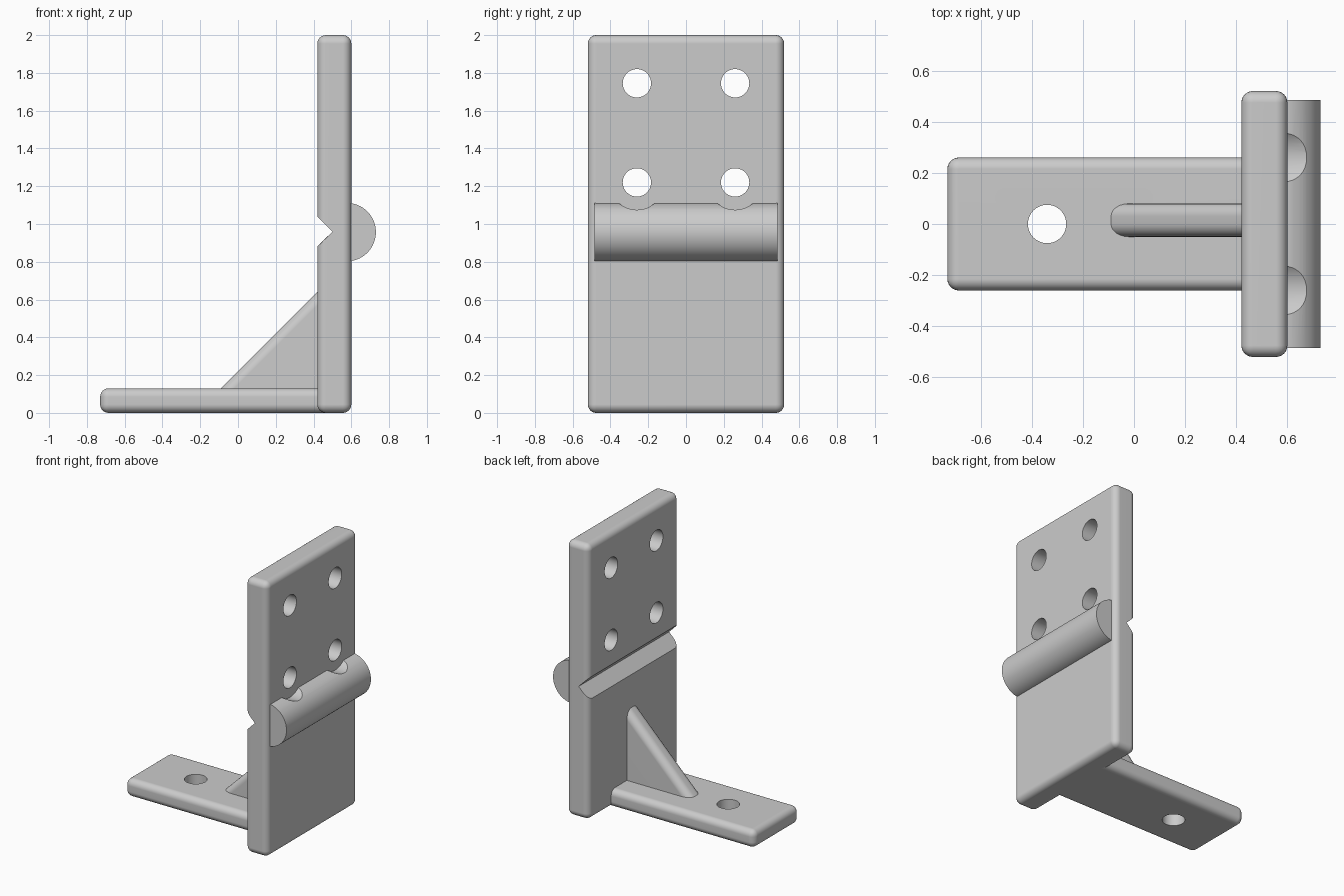
import bpy, bmesh
from math import pi, cos, sin
from mathutils import Matrix, Vector

cube = bpy.data.objects.get("Cube")
if cube:
    bpy.data.objects.remove(cube, do_unlink=True)

FILLET = 0.045
grey = bpy.data.materials.new("light grey")
grey.use_nodes = True
grey.diffuse_color = (0.6, 0.6, 0.6, 1)
grey.node_tree.nodes["Principled BSDF"].inputs["Base Color"].default_value = (0.6, 0.6, 0.6, 1)


def make(name, bm):
    bmesh.ops.recalc_face_normals(bm, faces=bm.faces)
    mesh = bpy.data.meshes.new(name)
    bm.to_mesh(mesh)
    bm.free()
    mesh.materials.append(grey)
    obj = bpy.data.objects.new(name, mesh)
    bpy.context.collection.objects.link(obj)
    return obj


def rounded_box(name, low, high, square_end=False):
    bm = bmesh.new()
    low, high = Vector(low), Vector(high)
    bmesh.ops.create_cube(bm, size=1)
    for v in bm.verts:
        v.co = (low + high) / 2 + v.co * (high - low)
    # A square end keeps the edges around the +x face sharp
    edges = [e for e in bm.edges
             if not (square_end and all(v.co.x > high.x - 0.001 for v in e.verts))]
    bmesh.ops.bevel(bm, geom=edges, offset=FILLET, segments=6, profile=0.5, affect='EDGES')
    return make(name, bm)


def prism(points, y0, y1):
    """Extrude an x-z outline along y."""
    bm = bmesh.new()
    face = bm.faces.new([bm.verts.new((x, y0, z)) for x, z in points])
    out = bmesh.ops.extrude_face_region(bm, geom=[face])
    verts = [g for g in out["geom"] if isinstance(g, bmesh.types.BMVert)]
    bmesh.ops.translate(bm, verts=verts, vec=(0, y1 - y0, 0))
    return bm


def drill(radius, centre, length, axis):
    bm = bmesh.new()
    turn = Matrix.Rotation(pi / 2, 4, 'Y') if axis == 'X' else Matrix()
    bmesh.ops.create_cone(bm, cap_ends=True, segments=48, radius1=radius, radius2=radius,
                          depth=length, matrix=Matrix.Translation(centre) @ turn)
    return make("cutter", bm)


def activate(obj):
    bpy.ops.object.select_all(action='DESELECT')
    obj.select_set(True)
    bpy.context.view_layer.objects.active = obj


def cut(obj, cutters):
    activate(obj)
    for cutter in cutters:
        mod = obj.modifiers.new("cut", 'BOOLEAN')
        mod.operation = 'DIFFERENCE'
        mod.solver = 'EXACT'
        mod.object = cutter
        bpy.ops.object.modifier_apply(modifier=mod.name)
        bpy.data.objects.remove(cutter, do_unlink=True)


def smooth(obj):
    activate(obj)
    bpy.ops.object.shade_smooth_by_angle(angle=pi / 6)
    mod = obj.modifiers.new("even normals", 'WEIGHTED_NORMAL')
    mod.keep_sharp = True


# Upright plate with four screw holes and a V groove
plate = rounded_box("upright_plate", (0.42, -0.52, 0), (0.6, 0.52, 2))
holes = [drill(0.075, (0.51, y, z), 0.5, 'X') for y in (-0.26, 0.26) for z in (1.22, 1.745)]
groove = make("cutter", prism([(0.5, 0.96), (0.4, 1.06), (0.4, 0.86)], -0.7, 0.7))
cut(plate, holes + [groove])

# Foot arm with one hole
arm = rounded_box("foot_arm", (-0.73, -0.26, 0), (0.465, 0.26, 0.13), square_end=True)
cut(arm, [drill(0.075, (-0.34, 0, 0.065), 0.5, 'Z')])

# Half-round bar, relieved around the two lower screw holes
arc = [(0.575 + 0.155 * cos(a), 0.957 + 0.155 * sin(a))
       for a in (pi * (i / 32 - 0.5) for i in range(33))]
bar = make("half_round_bar", prism(arc, -0.485, 0.485))
cut(bar, [drill(0.145, (0.8, y, 1.22), 0.4, 'X') for y in (-0.26, 0.26)])

# Triangular brace with a rounded sloping edge
bm = prism([(-0.14, 0.08), (0.47, 0.08), (0.47, 0.69)], -0.05, 0.08)
slope = [e for e in bm.edges
         if abs(e.verts[0].co.x - e.verts[1].co.x) > 0.1
         and abs(e.verts[0].co.z - e.verts[1].co.z) > 0.1]
bmesh.ops.bevel(bm, geom=slope, offset=0.05, segments=6, profile=0.5, affect='EDGES')
brace = make("brace", bm)

for part in (plate, arm, bar, brace):
    smooth(part)
